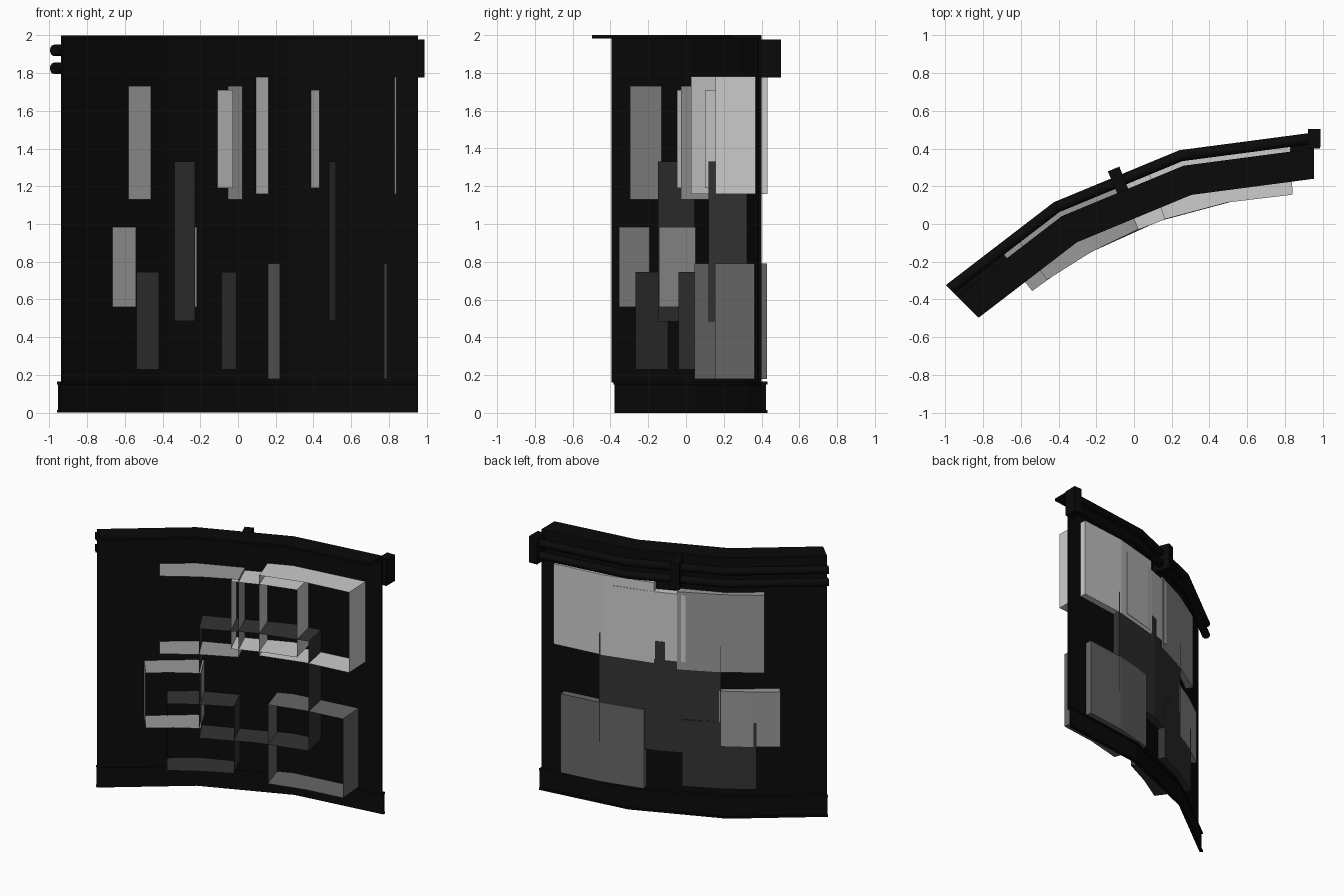
import bpy, bmesh, math

if "Cube" in bpy.data.objects:
    bpy.data.objects.remove(bpy.data.objects["Cube"])

# Everything follows an arc around this centre (angle 0 = right end, 45 = left end)
CX, CY = 0.955, -2.275


def mat(name, v):
    m = bpy.data.materials.new(name)
    m.diffuse_color = (v, v, v, 1)
    m.use_nodes = True
    m.node_tree.nodes["Principled BSDF"].inputs["Base Color"].default_value = m.diffuse_color
    return m


black = mat("black", 0.003)
light = mat("light_grey", 0.604)
mid = mat("mid_grey", 0.319)
dim = mat("dim_grey", 0.133)
dark = mat("dark_grey", 0.033)


def polar(r, a, z):
    a = math.radians(a)
    return (CX - r * math.sin(a), CY + r * math.cos(a), z)


def sweep(name, profile, a0, a1, segs, m, closed=True):
    """Sweep an (r, z) profile along the arc, with capped ends."""
    bm = bmesh.new()
    rings = []
    for i in range(segs + 1):
        a = a0 + (a1 - a0) * i / segs
        rings.append([bm.verts.new(polar(r, a, z)) for r, z in profile])
    n = len(profile)
    for p, q in zip(rings, rings[1:]):
        for j in range(n if closed else n - 1):
            k = (j + 1) % n
            bm.faces.new((p[j], p[k], q[k], q[j]))
    bm.faces.new(rings[0])
    bm.faces.new(rings[-1][::-1])
    bmesh.ops.recalc_face_normals(bm, faces=bm.faces)
    me = bpy.data.meshes.new(name)
    bm.to_mesh(me)
    bm.free()
    me.materials.append(m)
    ob = bpy.data.objects.new(name, me)
    bpy.context.collection.objects.link(ob)
    return ob


def rect(r0, r1, z0, z1):
    return [(r0, z0), (r1, z0), (r1, z1), (r0, z1)]


# Curved wall sheet, top awning and base skirting with lips
sweep("wall_panel", rect(2.66, 2.675, 0.16, 1.985), 0, 45, 3, black)
sweep("top_awning", rect(2.515, 2.675, 1.982, 2.0), 0, 45, 3, black)
sweep("base_skirting", rect(2.683, 2.698, 0.0, 0.16), 0, 45, 3, black)
sweep("base_lower_lip", rect(2.683, 2.706, 0.0, 0.015), 0, 45, 3, black)
sweep("base_upper_lip", rect(2.675, 2.706, 0.15, 0.165), 0, 45, 3, black)

# Two rails behind the top of the wall
for name, z in (("upper_rail", 1.92), ("lower_rail", 1.825)):
    circle = [(2.73 + 0.03 * math.cos(t * math.pi / 6), z + 0.03 * math.sin(t * math.pi / 6))
              for t in range(12)]
    rail = sweep(name, circle, 0, 45, 3, black)
    bpy.context.view_layer.objects.active = rail
    rail.select_set(True)
    bpy.ops.object.shade_smooth_by_angle(angle=math.radians(35))
    rail.select_set(False)

# Rail brackets at the right end and the middle
for name, a, r0 in (("end_bracket", 0, 2.675), ("middle_bracket", 22.5, 2.645)):
    sweep(name, rect(r0, 2.778, 1.775, 1.978), a - 0.68, a + 0.68, 1, black)

# Open-fronted display boxes pushed through the wall: angles, heights, colour
boxes = [
    (2.7, 19.0, 1.16, 1.78, light),
    (12.4, 23.8, 1.19, 1.71, light),
    (22.5, 35.6, 1.13, 1.73, mid),
    (28.8, 37.9, 0.56, 0.985, mid),
    (10.3, 29.1, 0.485, 1.33, dark),
    (23.3, 34.4, 0.23, 0.745, dark),
    (3.9, 17.5, 0.18, 0.79, dim),
]
for i, (a0, a1, z0, z1, m) in enumerate(boxes):
    sweep(f"display_box_{i + 1}", rect(2.433, 2.71, z0, z1), a0, a1, 2, m, closed=False)
